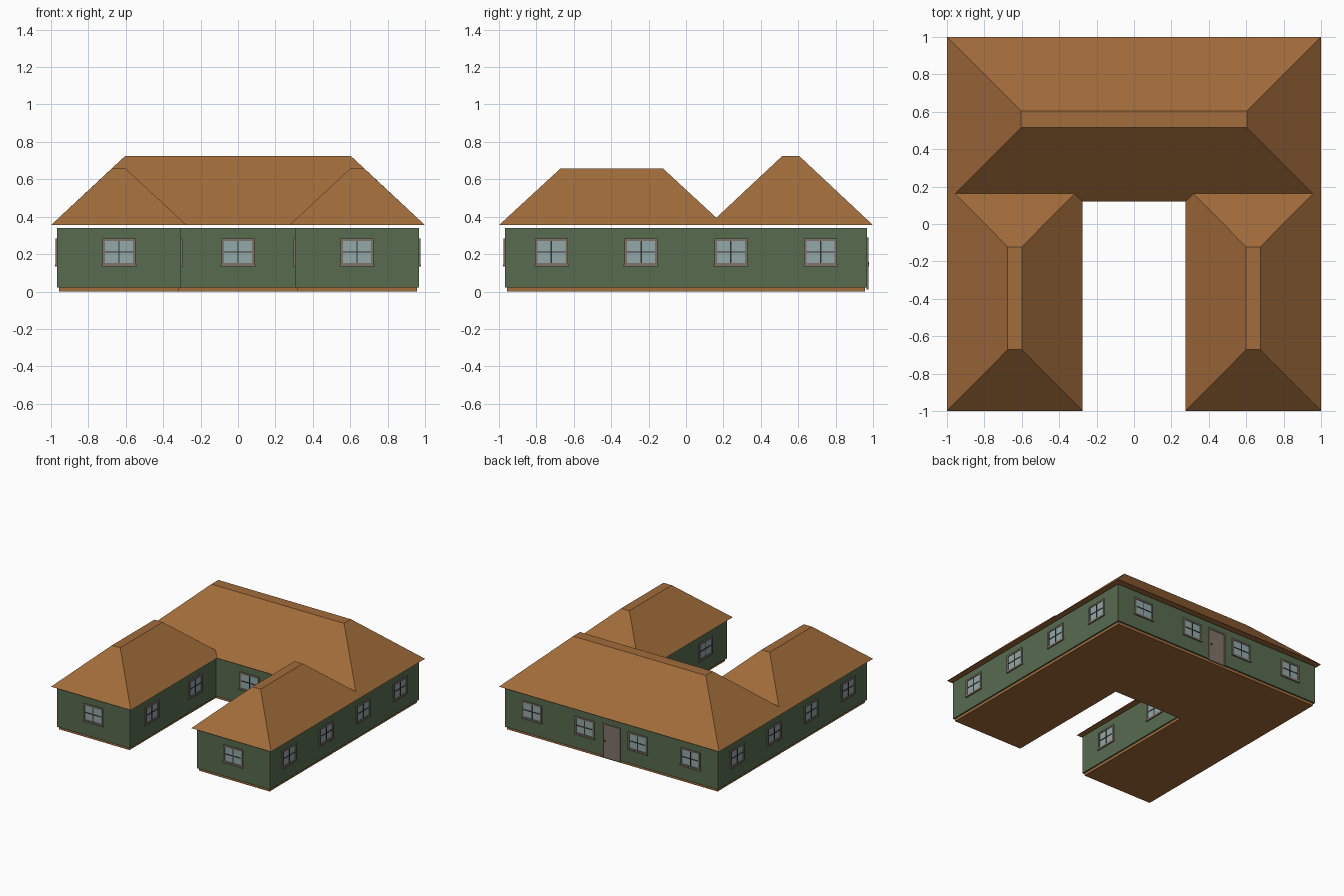
import bpy, bmesh, math
from mathutils import Matrix, Vector

if "Cube" in bpy.data.objects:
    bpy.data.objects.remove(bpy.data.objects["Cube"])


def srgb(c):
    c /= 255
    return c / 12.92 if c <= 0.04045 else ((c + 0.055) / 1.055) ** 2.4


def material(name, r, g, b):
    m = bpy.data.materials.new(name)
    m.diffuse_color = (srgb(r), srgb(g), srgb(b), 1)
    m.use_nodes = True
    m.node_tree.nodes["Principled BSDF"].inputs["Base Color"].default_value = m.diffuse_color
    return m


ROOF = material("roof brown", 162, 108, 59)
GREEN = material("wall green", 87, 107, 79)
FRAME = material("frame taupe", 128, 116, 106)
GLASS = material("window glass", 146, 168, 167)
DARK = material("dark metal", 55, 50, 46)


def mesh_from(name, bm, mats):
    bmesh.ops.recalc_face_normals(bm, faces=bm.faces)
    me = bpy.data.meshes.new(name)
    bm.to_mesh(me)
    bm.free()
    for m in mats:
        me.materials.append(m)
    return me


def place(name, me, loc=(0, 0, 0), angle=0):
    ob = bpy.data.objects.new(name, me)
    ob.location = loc
    ob.rotation_euler = (0, 0, angle)
    bpy.context.collection.objects.link(ob)
    return ob


def add_box(bm, x0, x1, y0, y1, z0, z1, mat=0):
    centre = Vector(((x0 + x1) / 2, (y0 + y1) / 2, (z0 + z1) / 2))
    scale = Matrix.Diagonal((x1 - x0, y1 - y0, z1 - z0, 1))
    verts = bmesh.ops.create_cube(bm, size=1, matrix=Matrix.Translation(centre) @ scale)["verts"]
    for f in {f for v in verts for f in v.link_faces}:
        f.material_index = mat


def u_prism(name, o, i, back, z0, z1, mat):
    """Solid U plan: outer half size o, courtyard half width i, courtyard end at y=back."""
    plan = [(-o, -o), (-i, -o), (-i, back), (i, back), (i, -o), (o, -o), (o, o), (-o, o)]
    bm = bmesh.new()
    face = bm.faces.new([bm.verts.new((x, y, z0)) for x, y in plan])
    ext = bmesh.ops.extrude_face_region(bm, geom=[face], use_keep_orig=True)["geom"]
    bmesh.ops.translate(bm, vec=(0, 0, z1 - z0), verts=[v for v in ext if isinstance(v, bmesh.types.BMVert)])
    place(name, mesh_from(name, bm, [mat]))


def hip_roof(name, eave, top, z0, z1):
    """Frustum from an eave rectangle to a flat ridge rectangle (x0, x1, y0, y1)."""
    bm = bmesh.new()
    rings = []
    for (x0, x1, y0, y1), z in ((eave, z0), (top, z1)):
        rings.append([bm.verts.new((x, y, z)) for x, y in ((x0, y0), (x1, y0), (x1, y1), (x0, y1))])
    low, high = rings
    bm.faces.new(low[::-1])
    bm.faces.new(high)
    for k in range(4):
        n = (k + 1) % 4
        bm.faces.new((low[k], low[n], high[n], high[k]))
    place(name, mesh_from(name, bm, [ROOF]))


# Base slab and walls
u_prism("base", 0.956, 0.317, 0.164, 0, 0.022, ROOF)
u_prism("walls", 0.968, 0.305, 0.152, 0.022, 0.34, GREEN)

# Roofs
hip_roof("main_roof", (-1, 1, 0.12, 1), (-0.603, 0.603, 0.515, 0.605), 0.355, 0.725)
hip_roof("right_wing_roof", (0.275, 1, -1, 0.205), (0.6, 0.675, -0.672, -0.122), 0.355, 0.657)
hip_roof("left_wing_roof", (-1, -0.275, -1, 0.205), (-0.675, -0.6, -0.672, -0.122), 0.355, 0.657)

# Window: frame, sill, glazing bars and glass, facing local -y
bm = bmesh.new()
w, h, t = 0.088, 0.072, 0.013
add_box(bm, -w + t, w - t, -0.003, 0.004, -h + t, h - t, 1)
for s in (-1, 1):
    add_box(bm, *sorted((s * w, s * (w - t))), -0.009, 0.004, -h, h)
    add_box(bm, -w + t, w - t, -0.009, 0.004, *sorted((s * h, s * (h - t))))
add_box(bm, -w - 0.005, w + 0.005, -0.011, 0.004, -h - 0.004, -h + 0.006)
add_box(bm, -0.0035, 0.0035, -0.006, 0.004, -h + t, h - t, 2)
add_box(bm, -w + t, w - t, -0.0058, 0.004, -0.0035, 0.0035, 2)
window = mesh_from("window", bm, [FRAME, GLASS, DARK])

Z, A, OUT = 0.211, math.pi / 2, 0.968
for x in (-0.636, 0.636):
    place("front_window", window, (x, -OUT, Z))
place("courtyard_window", window, (0, 0.152, Z))
for p in (-0.72, -0.24, 0.24, 0.72):
    place("right_window", window, (OUT, p, Z), A)
    place("left_window", window, (-OUT, p, Z), -A)
    place("back_window", window, (p, OUT, Z), 2 * A)
for y in (-0.686, -0.122):
    place("left_wing_inner_window", window, (-0.305, y, Z), A)
    place("right_wing_inner_window", window, (0.305, y, Z), -A)

# Back door: frame, panel and knob, facing local -y
bm = bmesh.new()
add_box(bm, -0.07, 0.07, -0.004, 0.004, 0.012, 0.278)
for s in (-1, 1):
    add_box(bm, *sorted((s * 0.07, s * 0.082)), -0.008, 0.004, 0.012, 0.29)
add_box(bm, -0.07, 0.07, -0.008, 0.004, 0.278, 0.29)
add_box(bm, -0.06, -0.05, -0.01, 0, 0.145, 0.157, 1)
place("back_door", mesh_from("back_door", bm, [FRAME, DARK]), (0, OUT, 0), 2 * A)
